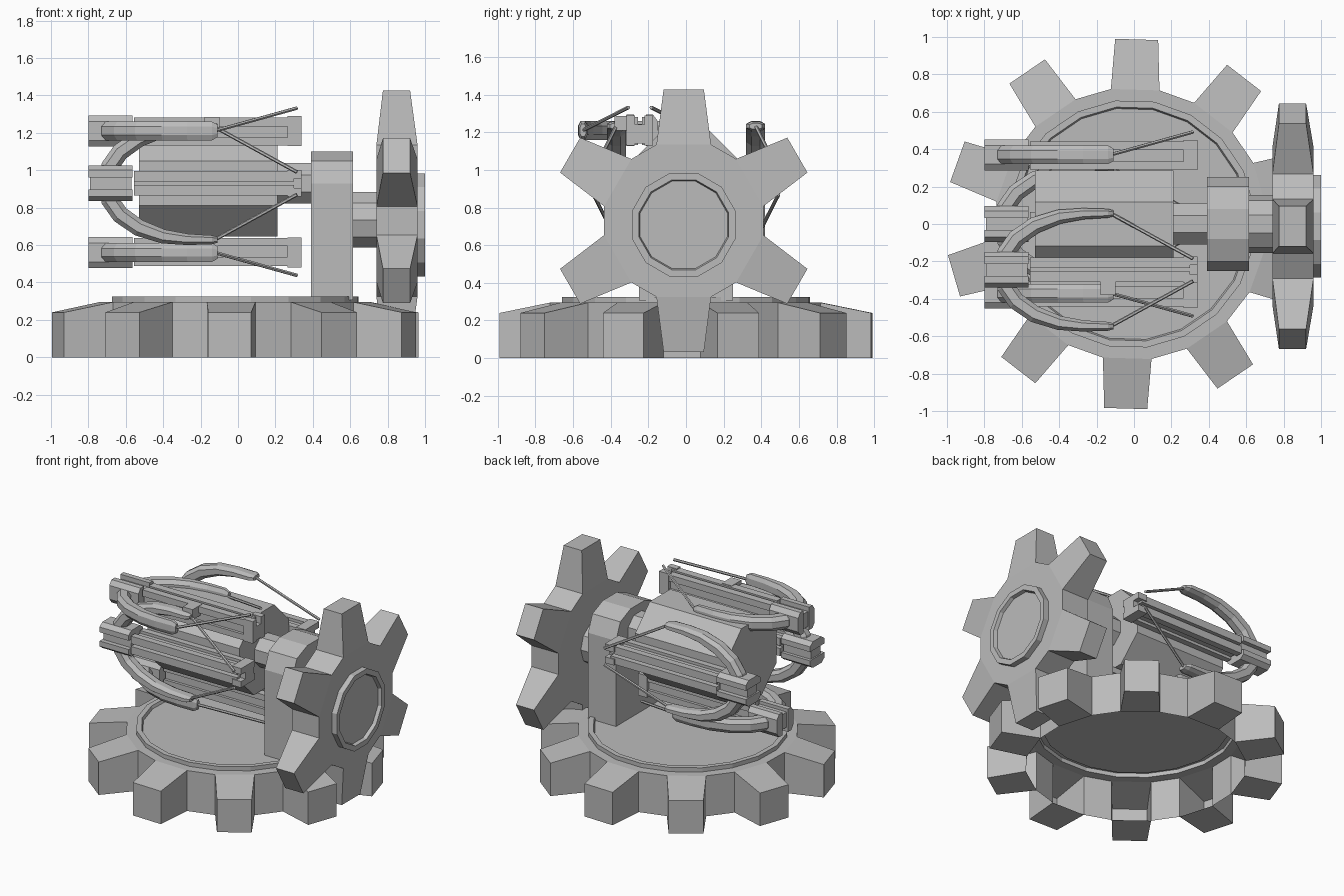
import bpy, bmesh, math
from mathutils import Vector, Matrix

if "Cube" in bpy.data.objects:
    bpy.data.objects.remove(bpy.data.objects["Cube"])

grey = bpy.data.materials.new("plain_grey")
grey.diffuse_color = (0.5, 0.5, 0.5, 1)
grey.use_nodes = True
grey.node_tree.nodes["Principled BSDF"].inputs["Base Color"].default_value = grey.diffuse_color


def finish(bm, name, matrix=None):
    if matrix:
        bm.transform(matrix)
    bmesh.ops.recalc_face_normals(bm, faces=bm.faces)
    me = bpy.data.meshes.new(name)
    bm.to_mesh(me)
    bm.free()
    me.materials.append(grey)
    ob = bpy.data.objects.new(name, me)
    bpy.context.collection.objects.link(ob)
    return ob


def add_loft(bm, rings):
    """Skin a row of closed rings of points and cap both ends."""
    loops = [[bm.verts.new(p) for p in r] for r in rings]
    for a, b in zip(loops, loops[1:]):
        for i in range(len(a)):
            j = (i + 1) % len(a)
            bm.faces.new((a[i], a[j], b[j], b[i]))
    bm.faces.new(loops[0])
    bm.faces.new(loops[-1])


def add_box(bm, x, y, z):
    add_loft(bm, [[(x[0], y[0], c), (x[1], y[0], c), (x[1], y[1], c), (x[0], y[1], c)] for c in z])


def ring(r, z, sides, turn=0.0):
    return [(r * math.cos(2 * math.pi * i / sides + turn),
             r * math.sin(2 * math.pi * i / sides + turn), z) for i in range(sides)]


def gear(name, teeth, root, tip, root_half, tip_half, root_z, tip_z, turn, rim, shift, closed, matrix):
    """Gear along z with tapered teeth; rim is a row of (radius, z) on its upper side."""
    bm = bmesh.new()
    pts = {}
    for key, r, half, zs in (("root", root, root_half, root_z), ("tip", tip, tip_half, tip_z)):
        for lvl in (0, 1):
            row = []
            for k in range(teeth):
                a = turn + 2 * math.pi * k / teeth
                d = Vector((math.cos(a), math.sin(a), 0))
                s = Vector((-d.y, d.x, 0))
                along = math.sqrt(r * r - half * half) if key == "root" else r
                row += [bm.verts.new(d * along - s * half + Vector((0, 0, zs[lvl]))),
                        bm.verts.new(d * along + s * half + Vector((0, 0, zs[lvl])))]
            pts[key, lvl] = row
    lo, hi, tl, th = (pts["root", 0], pts["root", 1], pts["tip", 0], pts["tip", 1])
    if closed:
        bm.faces.new(lo)
    for k in range(teeth):
        i, j, n = 2 * k, 2 * k + 1, (2 * k + 2) % (2 * teeth)
        for f in ((lo[j], lo[n], hi[n], hi[j]), (lo[i], lo[j], tl[j], tl[i]),
                  (hi[i], hi[j], th[j], th[i]), (tl[i], tl[j], th[j], th[i]),
                  (lo[i], hi[i], th[i], tl[i]), (lo[j], hi[j], th[j], tl[j])):
            bm.faces.new(f)
    # upper face steps into the rim and its sunken middle
    loop = hi
    for r, z in rim:
        new = [bm.verts.new(Vector(p) + Vector((shift, 0, 0)))
               for p in ring(r, z, 2 * teeth, turn - math.pi / (2 * teeth))]
        for i in range(2 * teeth):
            j = (i + 1) % (2 * teeth)
            bm.faces.new((loop[i], loop[j], new[j], new[i]))
        loop = new
    bm.faces.new(loop)
    return finish(bm, name, matrix)


def shaft(name, r, x0, x1, z, sides):
    bm = bmesh.new()
    t = math.pi / sides
    add_loft(bm, [ring(r, x0, sides, t), ring(r, x1, sides, t)])
    return finish(bm, name, Matrix.Translation((0, 0, z)) @ Matrix.Rotation(math.pi / 2, 4, 'Y'))


# Flat base gear: a shell, open underneath, with a rim on top
gear("base_gear", 10, 0.73, 0.987, 0.13, 0.115, (0.0, 0.295), (0.0, 0.24), math.radians(88.3),
     [(0.665, 0.295), (0.665, 0.325), (0.63, 0.325), (0.622, 0.305)], 0, False,
     Matrix.Translation((-0.015, 0, 0)))

# Upright drive gear with hub rim
gear("drive_gear", 6, 0.43, 0.697, 0.145, 0.107, (0.74, 0.96), (0.775, 0.92), 0,
     [(0.285, 0.96), (0.285, 1.0), (0.247, 1.0), (0.24, 0.975)], 0.022, True,
     Matrix.Translation((0, -0.012, 0.73)) @ Matrix.Rotation(math.pi / 2, 4, 'Y'))

# Shafts, drum and post
shaft("drive_shaft", 0.155, 0.58, 0.78, 0.735, 10)
shaft("drum_shaft", 0.118, 0.18, 0.42, 0.93, 8)
shaft("drum", 0.285 / math.cos(math.pi / 8), -0.53, 0.21, 0.93, 8)
half = [(0.25, 0.306), (0.25, 0.93), (0.20, 1.05), (0.08, 1.10)]
outline = half + [(-y, z) for y, z in reversed(half)]
bm = bmesh.new()
add_loft(bm, [[(x, y, z) for y, z in outline] for x in (0.39, 0.615)])
finish(bm, "post")


def bow(matrix):
    """Curved limbs: octagonal section swept along a mirrored path."""
    side = [(-0.11, 0.302, 0.016, 0.034), (-0.14, 0.302, 0.024, 0.05), (-0.27, 0.300, 0.030, 0.05),
            (-0.40, 0.284, 0.038, 0.05), (-0.53, 0.238, 0.045, 0.05), (-0.63, 0.168, 0.047, 0.05),
            (-0.685, 0.09, 0.047, 0.05)]
    path = side + [(-0.705, 0, 0.047, 0.05)] + [(x, -y, w, h) for x, y, w, h in reversed(side)]
    rings = []
    for i, (x, y, w, h) in enumerate(path):
        a, b = path[max(i - 1, 0)], path[min(i + 1, len(path) - 1)]
        t = Vector((b[0] - a[0], b[1] - a[1], 0)).normalized()
        s = Vector((-t.y, t.x, 0))
        c = Vector((x, y, 0))
        sec = [(1, .45), (.5, 1), (-.5, 1), (-1, .45), (-1, -.45), (-.5, -1), (.5, -1), (1, -.45)]
        rings.append([c + s * (u * w) + Vector((0, 0, v * h)) for u, v in sec])
    bm = bmesh.new()
    add_loft(bm, rings)
    finish(bm, "bow", matrix)


def crossbow(matrix):
    """Crossbow pointing to -x, lying with z as its outward side."""
    bow(matrix)
    # stock: slim web with grooved rails above and below
    bm = bmesh.new()
    add_box(bm, (-0.555, 0.30), (-0.045, 0.045), (-0.045, 0.035))
    for s in (-1, 1):
        y = sorted((s * 0.010, s * 0.065))
        add_box(bm, (-0.555, 0.30), y, (0.025, 0.072))
        add_box(bm, (-0.555, 0.30), y, (-0.078, -0.035))
    finish(bm, "stock", matrix)
    # front clamp: two chamfered cheeks around a core
    bm = bmesh.new()
    add_box(bm, (-0.79, -0.57), (-0.035, 0.035), (-0.06, 0.05))
    for s in (-1, 1):
        prof = [(0.032, -0.083), (0.07, -0.083), (0.095, -0.05), (0.095, 0.05),
                (0.07, 0.083), (0.032, 0.083)]
        add_loft(bm, [[(x, s * y, z) for y, z in prof] for x in (-0.80, -0.565)])
    finish(bm, "front_clamp", matrix)
    # rear fork
    bm = bmesh.new()
    add_box(bm, (0.27, 0.34), (-0.03, 0.03), (-0.07, 0.03))
    for s in (-1, 1):
        add_box(bm, (0.265, 0.34), sorted((s * 0.025, s * 0.07)), (-0.08, 0.08))
    finish(bm, "rear_fork", matrix)
    # bowstring: one thin rod on each side
    bm = bmesh.new()
    for s in (-1, 1):
        p, q = Vector((-0.125, s * 0.302, 0)), Vector((0.315, s * 0.06, 0.122))
        rot = (q - p).to_track_quat('Z', 'Y').to_matrix()
        add_loft(bm, [[e + rot @ Vector(v) for v in ring(0.010, 0, 6)] for e in (p, q)])
    finish(bm, "bowstring", matrix)


# Four crossbows around the drum: (position, turn about x)
for y, z, turn in ((-0.245, 1.21, 0), (-0.37, 0.93, 90), (0.37, 0.93, -90), (0.0, 0.56, 180)):
    crossbow(Matrix.Translation((0, y, z)) @ Matrix.Rotation(math.radians(turn), 4, 'X'))

# Small latch beside the top stock
bm = bmesh.new()
add_box(bm, (-0.18, -0.10), (-0.38, -0.27), (1.21, 1.285))
finish(bm, "latch")
